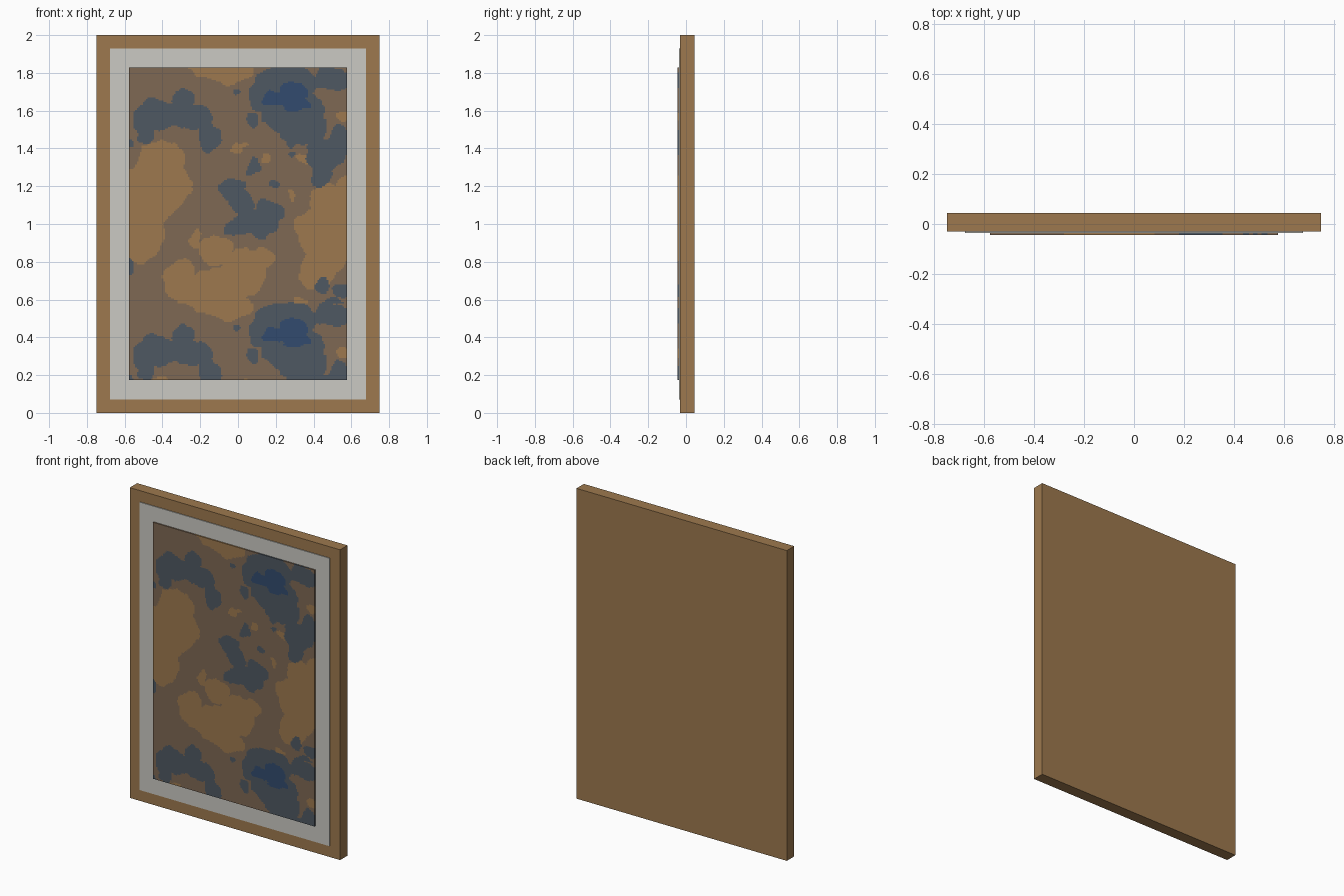
import bpy, bmesh, math
from mathutils import Vector, noise

if "Cube" in bpy.data.objects:
    bpy.data.objects.remove(bpy.data.objects["Cube"])


def material(name, rgb):
    m = bpy.data.materials.new(name)
    lin = [((c / 255 + 0.055) / 1.055) ** 2.4 for c in rgb]
    m.diffuse_color = (*lin, 1)
    m.use_nodes = True
    m.node_tree.nodes["Principled BSDF"].inputs["Base Color"].default_value = m.diffuse_color
    return m


TAN = material("tan wood", (157, 121, 78))
BROWN = material("dull brown", (126, 104, 84))
SLATE = material("slate grey", (78, 88, 98))
BLUE = material("deep blue", (50, 75, 110))
WHITE = material("warm white", (203, 202, 196))


def box(name, w, z0, z1, y0, y1, mat):
    bm = bmesh.new()
    bmesh.ops.create_cube(bm, size=1)
    for v in bm.verts:
        v.co = (v.co.x * w, (y0 + y1) / 2 + v.co.y * (y1 - y0), (z0 + z1) / 2 + v.co.z * (z1 - z0))
    me = bpy.data.meshes.new(name)
    bm.to_mesh(me)
    bm.free()
    me.materials.append(mat)
    ob = bpy.data.objects.new(name, me)
    bpy.context.collection.objects.link(ob)


# wooden panel and pale mount
box("wood_panel", 1.5, 0, 2, -0.031, 0.044, TAN)
box("mount", 1.355, 0.072, 1.928, -0.036, -0.031, WHITE)

# blotches of the painting: centre x, centre z, radius x, radius z
tan_spots = [
    (-.41, 1.36, .12, .07), (-.44, 1.2, .19, .16), (-.50, 1.0, .12, .22), (-.34, 1.3, .06, .13),
    (-.1, .67, .2, .1), (-.31, .69, .08, .11), (-.12, .86, .09, .08), (.04, .76, .12, .1),
    (-.22, .92, .03, .05), (-.03, .55, .12, .06), (.12, .8, .06, .07), (-.17, .59, .14, .07),
    (.49, 1.0, .18, .11), (.42, .94, .1, .14), (.5, 1.12, .12, .08), (.41, .75, .1, .1),
    (.57, 1.18, .04, .08), (.5, .87, .1, .12), (.14, 1.36, .03, .03), (0, 1.41, .025, .03),
    (.35, 1.35, .03, .03), (.55, 1.56, .04, .025), (.33, .59, .05, .02), (.28, 1.16, .02, .03)]
slate_spots = [
    (-.41, 1.58, .14, .08), (-.23, 1.56, .11, .08), (-.14, 1.46, .06, .09), (-.3, 1.67, .07, .05),
    (-.49, 1.53, .06, .11), (.25, 1.74, .16, .1), (.28, 1.6, .17, .13), (.34, 1.5, .13, .08),
    (.5, 1.78, .1, .07), (.44, 1.36, .1, .09), (.43, 1.25, .06, .07), (.54, 1.42, .06, .1),
    (.13, 1.68, .06, .08), (0, 1.69, .03, .02), (.07, 1.56, .03, .05), (.3, 1.38, .02, .02),
    (-.03, 1.19, .07, .06), (.02, 1.12, .07, .07), (.09, 1.0, .13, .07), (.17, 1.06, .08, .06),
    (0, .98, .07, .05), (.2, 1.23, .03, .02), (.08, 1.3, .03, .05), (-.57, .77, .03, .05),
    (.55, .64, .04, .04), (.46, .67, .03, .05), (-.57, 1.43, .02, .03)]
blue_spots = [(.29, 1.69, .08, .07), (.18, 1.65, .05, .04), (.31, 1.63, .06, .04)]
REPEAT = 1.25  # the pattern repeats upwards


def inside(spots, x, z):
    return any(((x - a) / r) ** 2 + ((t - b) / s) ** 2 < 1
               for a, b, r, s in spots for t in (z, z + REPEAT, z - REPEAT))


def colour_index(x, z):
    base = z if z > 0.578 else z + REPEAT
    p = Vector((x, 0, base))
    n = noise.noise_vector(p * 9) * 0.035 + noise.noise_vector(p * 24) * 0.016
    x, z = x + n.x, z + n.z
    if inside(blue_spots, x, z):
        return 3
    if inside(slate_spots, x, z):
        return 2
    return 0 if inside(tan_spots, x, z) else 1


# painting: a fine grid whose faces take the blotch colours, with thin edges
W, Z0, Z1, NX, NZ = 1.154, 0.175, 1.828, 140, 200
bm = bmesh.new()
rows = [[bm.verts.new((-W / 2 + W * i / NX, -0.044, Z0 + (Z1 - Z0) * j / NZ))
         for i in range(NX + 1)] for j in range(NZ + 1)]
for j in range(NZ):
    for i in range(NX):
        f = bm.faces.new((rows[j][i], rows[j][i + 1], rows[j + 1][i + 1], rows[j + 1][i]))
        c = f.calc_center_median()
        f.material_index = colour_index(c.x, c.z)
rim = [e for e in bm.edges if e.is_boundary]
ext = bmesh.ops.extrude_edge_only(bm, edges=rim)["geom"]
for g in ext:
    if isinstance(g, bmesh.types.BMVert):
        g.co.y = -0.036
for g in ext:
    if isinstance(g, bmesh.types.BMFace):
        c = g.calc_center_median()
        g.material_index = colour_index(c.x, c.z)
bmesh.ops.recalc_face_normals(bm, faces=bm.faces)
bm.faces.ensure_lookup_table()
if bm.faces[0].normal.y > 0:
    bmesh.ops.reverse_faces(bm, faces=bm.faces)
me = bpy.data.meshes.new("painting")
bm.to_mesh(me)
bm.free()
for m in (TAN, BROWN, SLATE, BLUE):
    me.materials.append(m)
bpy.context.collection.objects.link(bpy.data.objects.new("painting", me))
